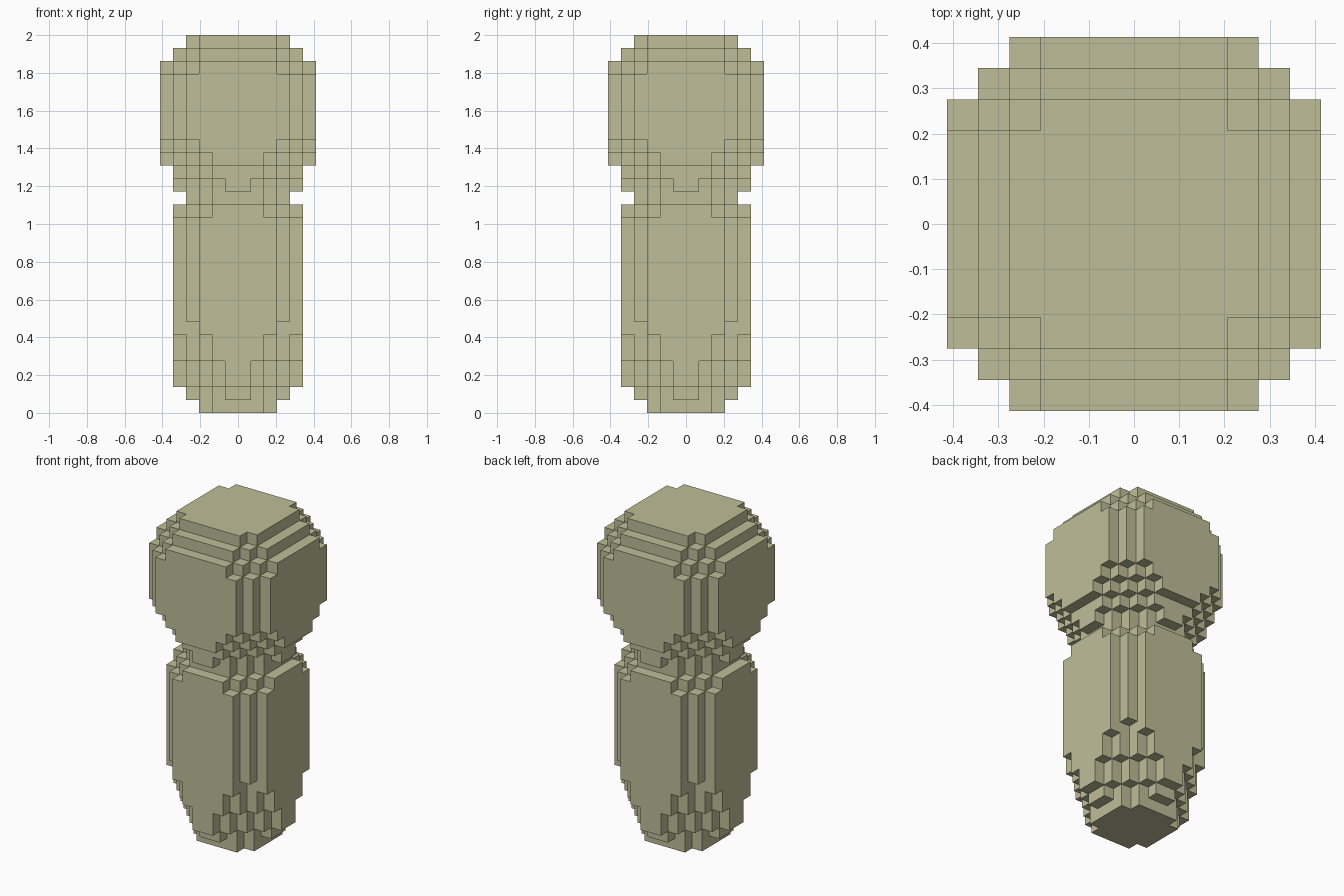
import bpy
import bmesh
from mathutils import Vector

if "Cube" in bpy.data.objects:
    bpy.data.objects.remove(bpy.data.objects["Cube"], do_unlink=True)

U = 2 / 29  # size of one block

# One flat colour
mat = bpy.data.materials.new("pale olive")
mat.use_nodes = True
COLOUR = (0.52, 0.515, 0.314, 1)
mat.diffuse_color = COLOUR
bsdf = next(n for n in mat.node_tree.nodes if n.type == 'BSDF_PRINCIPLED')
bsdf.inputs["Base Color"].default_value = COLOUR
bsdf.inputs["Roughness"].default_value = 0.9

# Each slab: (bottom layer, top layer, depth of each block column outwards from the centre)
PARTS = {
    "lower_body": [
        (0, 1, (3, 3, 2)),
        (1, 2, (4, 3, 2, 1)),
        (2, 4, (5, 4, 3, 2, 1)),
        (4, 6, (5, 5, 4, 3, 2)),
        (6, 7, (5, 5, 5, 3, 3)),
        (7, 15, (5, 5, 5, 4, 3)),
        (15, 16, (5, 5, 4, 3, 2)),
    ],
    "neck": [(16, 17, (4, 4, 3, 2))],
    "head": [
        (17, 18, (5, 4, 3, 2, 1)),
        (18, 19, (5, 5, 4, 3, 2)),
        (19, 20, (6, 6, 5, 4, 3, 2)),
        (20, 21, (6, 6, 6, 5, 4, 3)),
        (21, 26, (6, 6, 6, 6, 5, 4)),
        (26, 27, (6, 6, 6, 5, 4, 3)),
        (27, 28, (5, 5, 5, 4, 3)),
        (28, 29, (4, 4, 4, 3)),
    ],
}


def blocks(slabs):
    """All filled block positions of a part, mirrored in x and y."""
    cells = set()
    for z0, z1, depths in slabs:
        for z in range(z0, z1):
            for i, depth in enumerate(depths):
                for j in range(depth):
                    for x in (i, -1 - i):
                        for y in (j, -1 - j):
                            cells.add((x, y, z))
    return cells


part_cells = {name: blocks(slabs) for name, slabs in PARTS.items()}
filled = set().union(*part_cells.values())


def build(name, cells):
    """Outer skin of the blocks, with coplanar faces merged."""
    bm = bmesh.new()
    verts = {}

    def vert(p):
        key = tuple(round(c) for c in p)
        if key not in verts:
            verts[key] = bm.verts.new(Vector(key) * U)
        return verts[key]

    for cell in sorted(cells):
        for axis in range(3):
            for side in (0, 1):
                other = list(cell)
                other[axis] += 2 * side - 1
                if tuple(other) in filled:
                    continue
                a, b = (axis + 1) % 3, (axis + 2) % 3
                corners = []
                for da, db in ((0, 0), (1, 0), (1, 1), (0, 1)):
                    p = list(cell)
                    p[axis] += side
                    p[a] += da
                    p[b] += db
                    corners.append(vert(p))
                bm.faces.new(corners if side else corners[::-1])

    bmesh.ops.dissolve_limit(bm, angle_limit=0.01, verts=bm.verts[:], edges=bm.edges[:])
    mesh = bpy.data.meshes.new(name)
    bm.to_mesh(mesh)
    bm.free()
    mesh.materials.append(mat)
    bpy.context.scene.collection.objects.link(bpy.data.objects.new(name, mesh))


for part_name, part in part_cells.items():
    build(part_name, part)
